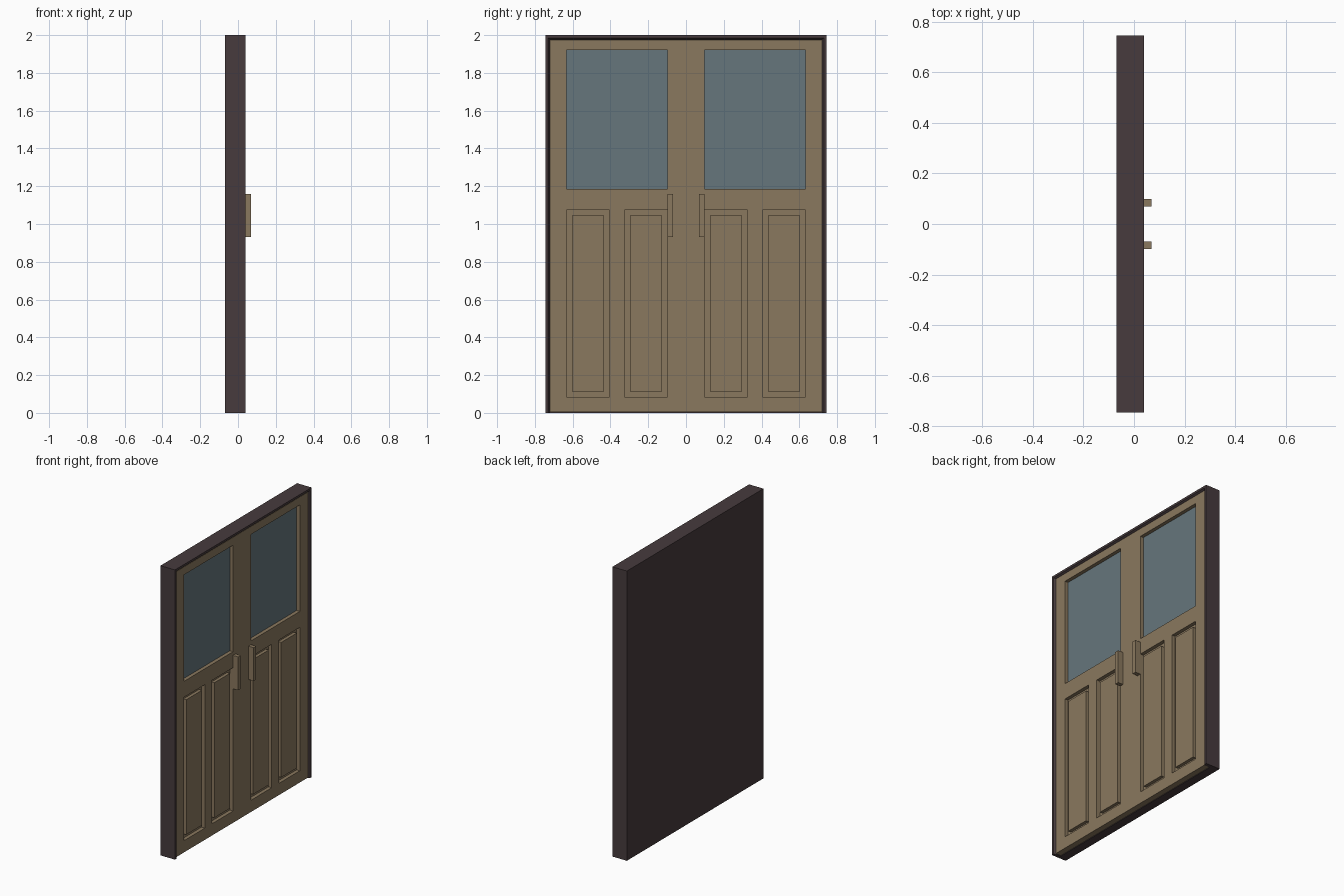
import bpy
import bmesh

cube = bpy.data.objects.get("Cube")
if cube:
    bpy.data.objects.remove(cube)


def material(name, srgb):
    col = [(c / 255 / 12.92 if c < 10 else ((c / 255 + 0.055) / 1.055) ** 2.4) for c in srgb] + [1]
    m = bpy.data.materials.new(name)
    m.use_nodes = True
    m.diffuse_color = col
    m.node_tree.nodes["Principled BSDF"].inputs["Base Color"].default_value = col
    return m


WOOD = material("tan wood", (138, 120, 94))
FRAME = material("dark frame", (71, 59, 61))
GLASS = material("grey blue glass", (102, 118, 124))

BACK, FRONT = -0.07, 0.04      # depth of the whole frame
FACE, RECESS = 0.03, 0.005     # door face and sunken floor


def finish(name, bm, mat):
    bmesh.ops.recalc_face_normals(bm, faces=bm.faces)
    me = bpy.data.meshes.new(name)
    bm.to_mesh(me)
    bm.free()
    me.materials.append(mat)
    ob = bpy.data.objects.new(name, me)
    bpy.context.collection.objects.link(ob)
    return ob


def box(name, x, y, z, mat):
    bm = bmesh.new()
    bmesh.ops.create_cube(bm, size=1)
    for v in bm.verts:
        v.co = [lo + (c + 0.5) * (hi - lo) for c, (lo, hi) in zip(v.co, (x, y, z))]
    return finish(name, bm, mat)


# Frame: a closed back slab, with an arch-shaped rim that is chamfered inward
box("frame_back", (BACK, -0.01), (-0.745, 0.745), (0, 2), FRAME)
bm = bmesh.new()
profile = [(0.745, -0.01), (0.745, FRONT), (0.73, FRONT), (0.72, FACE - 0.005), (0.72, -0.01)]
rings = []
for side, top in ((-1, 0), (-1, 1), (1, 1), (1, 0)):
    rings.append([bm.verts.new((x, side * w, (w + 1.255) * top)) for w, x in profile])
for a, b in zip(rings, rings[1:]):
    for i in range(5):
        j = (i + 1) % 5
        bm.faces.new((a[i], a[j], b[j], b[i]))
bm.faces.new(rings[0])
bm.faces.new(rings[-1])
finish("frame_rim", bm, FRAME)

# Openings of one leaf: the window above and two panels below
WINDOW = (0.097, 0.632, 1.185, 1.92)
PANELS = [(0.097, 0.325, 0.085, 1.075), (0.404, 0.632, 0.085, 1.075)]
OPENINGS = [WINDOW] + PANELS

for s, side in ((1, "left"), (-1, "right")):
    # Door leaf: a grid of faces without the openings, pushed back to give thickness
    ys = [0, 0.097, 0.325, 0.404, 0.632, 0.72]
    zs = [0.004, 0.085, 1.075, 1.185, 1.92, 1.975]
    bm = bmesh.new()
    for y0, y1 in zip(ys, ys[1:]):
        for z0, z1 in zip(zs, zs[1:]):
            cy, cz = (y0 + y1) / 2, (z0 + z1) / 2
            if any(a < cy < b and c < cz < d for a, b, c, d in OPENINGS):
                continue
            bm.faces.new([bm.verts.new((FACE, s * y, z))
                          for y, z in ((y0, z0), (y1, z0), (y1, z1), (y0, z1))])
    bmesh.ops.remove_doubles(bm, verts=bm.verts, dist=1e-4)
    ext = bmesh.ops.extrude_face_region(bm, geom=bm.faces[:], use_keep_orig=True)
    for g in ext["geom"]:
        if isinstance(g, bmesh.types.BMVert):
            g.co.x = -0.01
    finish(side + "_door_leaf", bm, WOOD)

    # Window pane
    y0, y1, z0, z1 = WINDOW
    box(side + "_window", (-0.01, RECESS), sorted((s * y0, s * y1)), (z0, z1), GLASS)

    # Sunken groove floor with a raised field in each lower panel
    for n, (y0, y1, z0, z1) in zip(("inner", "outer"), PANELS):
        g = 0.029
        box(f"{side}_{n}_groove", (-0.01, RECESS), sorted((s * y0, s * y1)), (z0, z1), WOOD)
        box(f"{side}_{n}_panel", (RECESS, FACE - 0.003),
            sorted((s * (y0 + g), s * (y1 - g))), (z0 + g, z1 - g), WOOD)

    # Pull handle
    box(side + "_handle", (FACE, 0.07), sorted((s * 0.07, s * 0.098)), (0.93, 1.16), WOOD)
